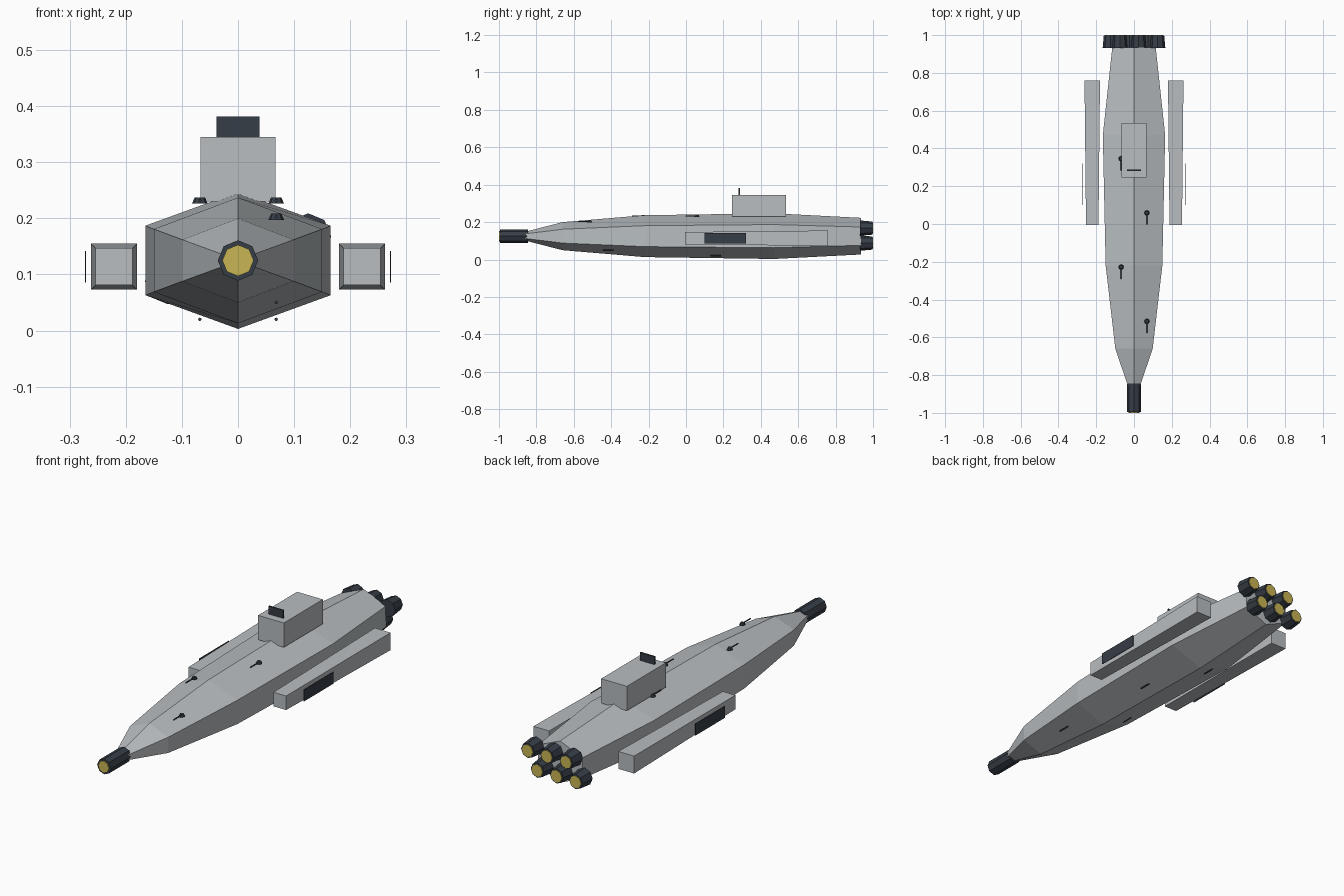
import bpy, bmesh
from math import radians
from mathutils import Matrix, Vector

cube = bpy.data.objects.get("Cube")
if cube:
    bpy.data.objects.remove(cube, do_unlink=True)


def material(name, rgb):
    m = bpy.data.materials.new(name)
    m.use_nodes = True
    m.diffuse_color = (*rgb, 1)
    m.node_tree.nodes["Principled BSDF"].inputs["Base Color"].default_value = (*rgb, 1)
    return m


GREY = material("hull grey", (0.48, 0.51, 0.53))
DARK = material("dark slate", (0.037, 0.047, 0.062))
GOLD = material("glow gold", (0.58, 0.46, 0.09))
MID = 0.125  # height of the ship's long axis


def finish(name, bm, mat):
    bmesh.ops.recalc_face_normals(bm, faces=bm.faces)
    mesh = bpy.data.meshes.new(name)
    bm.to_mesh(mesh)
    bm.free()
    mesh.materials.append(mat)
    ob = bpy.data.objects.new(name, mesh)
    bpy.context.collection.objects.link(ob)
    return ob


def loft(name, rings, mat):
    """Skin a list of equal-length point rings and cap both ends."""
    bm = bmesh.new()
    loops = [[bm.verts.new(p) for p in ring] for ring in rings]
    n = len(loops[0])
    for a, b in zip(loops, loops[1:]):
        for i in range(n):
            j = (i + 1) % n
            bm.faces.new((a[i], a[j], b[j], b[i]))
    bm.faces.new(loops[0])
    bm.faces.new(loops[-1])
    return finish(name, bm, mat)


def box(name, lo, hi, mat):
    bm = bmesh.new()
    lo, hi = Vector(lo), Vector(hi)
    size = Matrix.Diagonal((*(hi - lo), 1))
    bmesh.ops.create_cube(bm, size=1, matrix=Matrix.Translation((lo + hi) / 2) @ size)
    return finish(name, bm, mat)


def cone(name, center, r1, r2, depth, mat, along_y=True, sides=8):
    """Frustum; along y, r1 is the front (-y) radius."""
    bm = bmesh.new()
    turn = Matrix.Rotation(radians(-90 if along_y else 0), 4, 'X')
    bmesh.ops.create_cone(bm, cap_ends=True, segments=sides, radius1=r1, radius2=r2,
                          depth=depth, matrix=Matrix.Translation(center) @ turn)
    return finish(name, bm, mat)


# Hull: six-sided sections (y, half width, side half height, ridge half height)
stations = [(-0.87, 0.028, 0.011, 0.021), (-0.66, 0.099, 0.037, 0.075),
            (-0.22, 0.150, 0.056, 0.112), (0.47, 0.165, 0.062, 0.122),
            (0.935, 0.115, 0.049, 0.098)]
loft("hull", [[(0, y, MID + t), (w, y, MID + s), (w, y, MID - s),
               (0, y, MID - t), (-w, y, MID - s), (-w, y, MID + s)]
              for y, w, s, t in stations], GREY)

# Bow emitter
cone("bow_tube", (0, -0.92, MID), 0.036, 0.036, 0.15, DARK)
cone("bow_lens", (0, -0.995, MID), 0.028, 0.028, 0.01, GOLD)

# Two staggered rows of engines
for row, shift, z in (("upper", 0.025, 0.168), ("lower", -0.025, 0.088)):
    for i in (-1, 0, 1):
        x = i * 0.1 + shift
        cone(f"{row}_engine_{i + 2}", (x, 0.964, z), 0.041, 0.035, 0.066, DARK)
        cone(f"{row}_engine_glow_{i + 2}", (x, 0.996, z), 0.029, 0.029, 0.008, GOLD)

# Bridge block and its sensor plate
box("bridge", (-0.067, 0.245, 0.23), (0.067, 0.535, 0.345), GREY)
box("sensor_plate", (-0.038, 0.281, 0.343), (0.038, 0.289, 0.382), DARK)

# Side pods, slightly tapered to the front, with outer panels
for side, name in ((1, "left"), (-1, "right")):
    rings = []
    for y, h in ((-0.005, 0.033), (0.76, 0.041)):
        rings.append([(side * 0.221 + a * h, y, 0.114 + b * h)
                      for a, b in ((1, 1), (1, -1), (-1, -1), (-1, 1))])
    loft(f"{name}_pod", rings, GREY)
    x = side * 0.272
    box(f"{name}_pod_panel", (x - 0.001, 0.1, 0.086), (x + 0.001, 0.32, 0.142), DARK)

# Guns alternate from side to side, above and below the hull
for i in range(4):
    side = 1 if i % 2 == 0 else -1
    x, y = side * 0.068, -0.515 + i * 0.287
    z = 0.203 if i == 0 else 0.232
    cone(f"top_turret_{i + 1}", (x, y, z), 0.014, 0.009, 0.011, DARK, along_y=False)
    cone(f"top_barrel_{i + 1}", (x, y - 0.032, z), 0.003, 0.003, 0.06, DARK)
    z = 0.05 if i == 0 else 0.02
    cone(f"belly_barrel_{i + 1}", (x, y + 0.1, z), 0.003, 0.003, 0.055, DARK)
